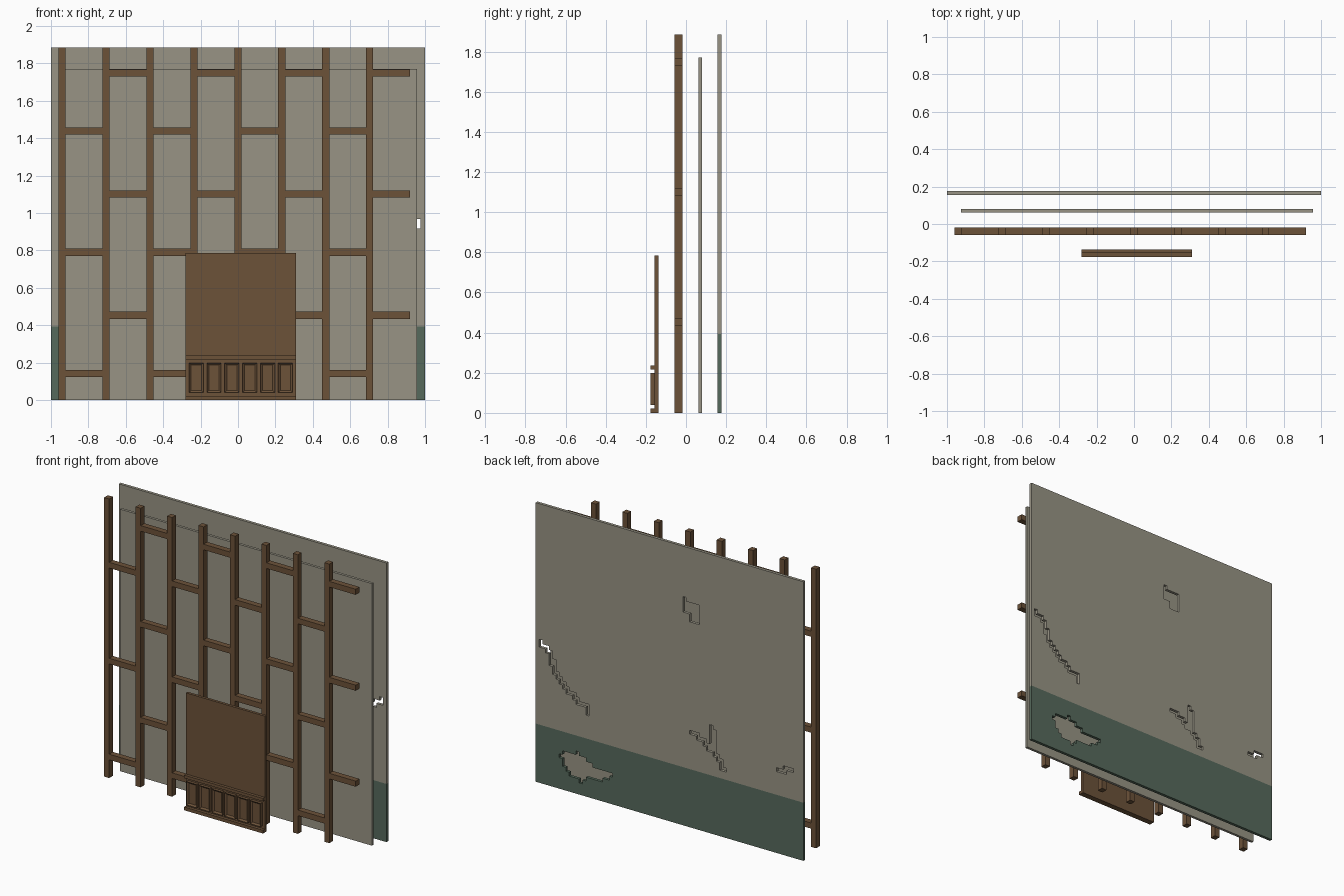
import bpy, bmesh
from mathutils import Vector
from mathutils.geometry import intersect_point_line

if "Cube" in bpy.data.objects:
    bpy.data.objects.remove(bpy.data.objects["Cube"], do_unlink=True)


def material(name, rgb):
    col = [((c / 255 + 0.055) / 1.055) ** 2.4 for c in rgb] + [1.0]
    m = bpy.data.materials.new(name)
    m.use_nodes = True
    m.diffuse_color = col
    m.node_tree.nodes["Principled BSDF"].inputs["Base Color"].default_value = col
    return m


PLASTER = material("plaster_grey", (152, 148, 133))
GREEN = material("dado_green", (86, 106, 92))
WOOD = material("brown_wood", (108, 82, 57))


def finish(bm, name, *mats):
    me = bpy.data.meshes.new(name)
    bm.to_mesh(me)
    bm.free()
    for m in mats:
        me.materials.append(m)
    ob = bpy.data.objects.new(name, me)
    bpy.context.collection.objects.link(ob)
    return ob


def box(name, x, y, z, mat, inset=0, depth=0):
    """Box from (min, max) ranges; optionally recess its front face."""
    bm = bmesh.new()
    bmesh.ops.create_cube(bm, size=1)
    for v in bm.verts:
        v.co = [r[0] if c < 0 else r[1] for c, r in zip(v.co, (x, y, z))]
    if inset:
        bm.normal_update()
        front = [f for f in bm.faces if f.normal.y < -0.9]
        bmesh.ops.inset_region(bm, faces=front, thickness=inset)
        bmesh.ops.translate(bm, verts=front[0].verts, vec=(0, depth, 0))
    return finish(bm, name, mat)


# Timber frame: studs with staggered blocking between them
Y_FRAME = (-0.0575, -0.0175)
PITCH, STUD, HEIGHT = 0.235, 0.038, 1.885
for i in range(8):
    x0 = -0.96 + i * PITCH
    box(f"stud_{i + 1}", (x0, x0 + STUD), Y_FRAME, (0, HEIGHT), WOOD)
    end = x0 + PITCH if i < 7 else 0.92
    for j in range(3):
        z0 = (0.123, 0.434)[i % 2] + j * 0.648
        box(f"blocking_{i + 1}_{j + 1}", (x0 + STUD, end), Y_FRAME, (z0, z0 + STUD), WOOD)

# Plain inner sheet
box("inner_sheet", (-0.925, 0.957), (0.0625, 0.0805), (0, 1.77), PLASTER)

# Wainscot: back board, mouldings and a row of recessed panels
BX = (-0.28, 0.31)
box("wainscot_board", BX, (-0.156, -0.137), (0, 0.785), WOOD)
box("wainscot_rail", BX, (-0.176, -0.156), (0.217, 0.237), WOOD)
box("wainscot_base", BX, (-0.176, -0.156), (0, 0.022), WOOD)
for i in range(6):
    x0 = -0.262 + i * 0.0954
    box(f"wainscot_panel_{i + 1}", (x0, x0 + 0.077), (-0.176, -0.156), (0.04, 0.198),
        WOOD, inset=0.016, depth=0.01)

# Damage in the outer wall, as (x, z): cracks, a torn patch and chips
CRACKS = [
    [(0.96, 0.94), (0.89, 0.90), (0.86, 0.78), (0.81, 0.72), (0.73, 0.665),
     (0.68, 0.625), (0.62, 0.605), (0.615, 0.56)],
    [(-0.18, 0.64), (-0.26, 0.60), (-0.34, 0.55), (-0.40, 0.47)],
    [(-0.32, 0.715), (-0.32, 0.58)],
]
PATCH = [(0.843, 0.23), (0.79, 0.251), (0.687, 0.278), (0.634, 0.265), (0.612, 0.224),
         (0.522, 0.22), (0.415, 0.194), (0.5, 0.145), (0.597, 0.133), (0.664, 0.082),
         (0.724, 0.107), (0.784, 0.151), (0.80, 0.202)]
CHIPS = [(-0.125, -0.095, 1.46, 1.55), (-0.22, -0.1, 1.45, 1.51), (-0.22, -0.15, 1.39, 1.46),
         (-0.885, -0.80, 0.55, 0.587), (-0.925, -0.85, 0.57, 0.613)]


def near_crack(p):
    for path in CRACKS:
        for a, b in zip(path, path[1:]):
            a, b = Vector((*a, 0)), Vector((*b, 0))
            q, t = intersect_point_line(p, a, b)
            q = a if t < 0 else b if t > 1 else q
            if (p - q).length < 0.018:
                return True
    return False


def in_patch(x, z):
    inside = False
    for (x1, z1), (x2, z2) in zip(PATCH, PATCH[1:] + PATCH[:1]):
        if (z1 > z) != (z2 > z) and x < x1 + (z - z1) * (x2 - x1) / (z2 - z1):
            inside = not inside
    return inside


def is_hole(x, z):
    return (in_patch(x, z) or near_crack(Vector((x, z, 0)))
            or any(a < x < b and c < z < d for a, b, c, d in CHIPS))


# Outer wall: stepped cells with the damage left out, thickened, then simplified
NX, NZ, DADO_ROWS = 80, 72, 15
dx, dz = 2 / NX, HEIGHT / NZ
Y_BACK, THICK = 0.176, 0.02
bm = bmesh.new()
grid = [[bm.verts.new((-1 + i * dx, Y_BACK, j * dz)) for j in range(NZ + 1)]
        for i in range(NX + 1)]
for i in range(NX):
    for j in range(NZ):
        if not is_hole(-1 + (i + 0.5) * dx, (j + 0.5) * dz):
            bm.faces.new((grid[i][j], grid[i][j + 1], grid[i + 1][j + 1], grid[i + 1][j]))
bmesh.ops.delete(bm, geom=[v for v in bm.verts if not v.link_faces], context='VERTS')
ext = bmesh.ops.extrude_face_region(bm, geom=bm.faces[:], use_keep_orig=True)
bmesh.ops.translate(bm, verts=[g for g in ext["geom"] if isinstance(g, bmesh.types.BMVert)],
                    vec=(0, -THICK, 0))
bmesh.ops.recalc_face_normals(bm, faces=bm.faces[:])
for f in bm.faces:
    f.material_index = int(f.calc_center_median().z < DADO_ROWS * dz - 1e-4)
bmesh.ops.dissolve_limit(bm, angle_limit=0.01, verts=bm.verts[:], edges=bm.edges[:],
                         delimit={'MATERIAL'})
finish(bm, "outer_wall", PLASTER, GREEN)
